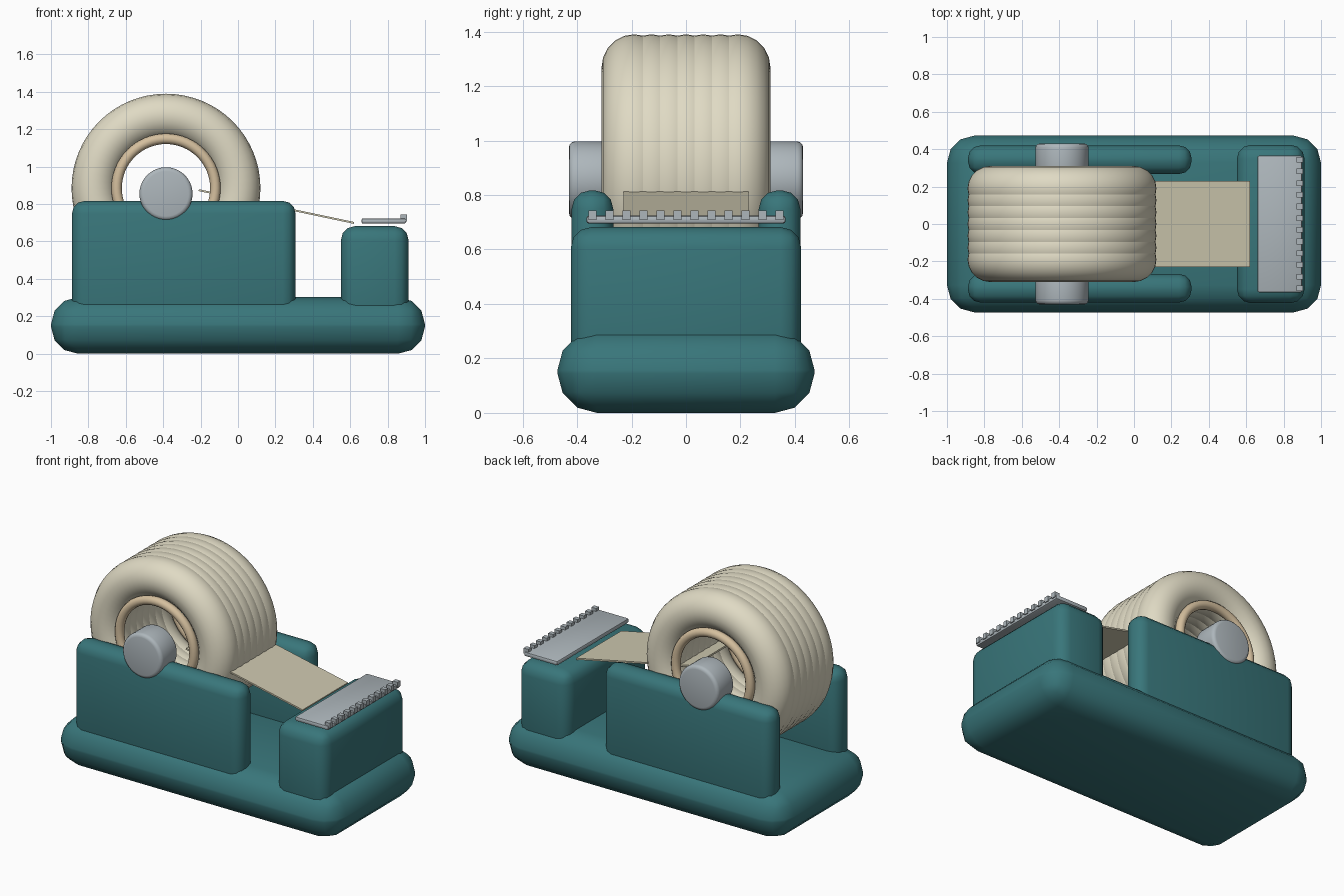
import bpy, math

if "Cube" in bpy.data.objects:
    bpy.data.objects.remove(bpy.data.objects["Cube"])


def material(name, rgb):
    m = bpy.data.materials.new(name)
    m.diffuse_color = (*rgb, 1)
    m.use_nodes = True
    m.node_tree.nodes["Principled BSDF"].inputs["Base Color"].default_value = m.diffuse_color
    return m


TEAL = material("teal_plastic", (0.04, 0.18, 0.195))
CREAM = material("cream_tape", (0.74, 0.70, 0.55))
STRIP = material("tape_strip", (0.62, 0.58, 0.43))
TAN = material("tan_core", (0.66, 0.52, 0.34))
METAL = material("metal", (0.42, 0.47, 0.50))


def finish(name, mat, bevel=0, segments=3):
    ob = bpy.context.object
    ob.name = name
    ob.data.materials.append(mat)
    if bevel:
        mod = ob.modifiers.new("bevel", 'BEVEL')
        mod.width, mod.segments = bevel, segments
        mod.limit_method = 'ANGLE'
        mod.angle_limit = math.radians(40)
        bpy.ops.object.modifier_apply(modifier=mod.name)
    bpy.ops.object.shade_smooth_by_angle(angle=math.radians(35))
    return ob


def box(name, lo, hi, mat, bevel=0, segments=3):
    bpy.ops.mesh.primitive_cube_add(size=1, location=[(a + b) / 2 for a, b in zip(lo, hi)])
    bpy.context.object.scale = [b - a for a, b in zip(lo, hi)]
    bpy.ops.object.transform_apply(location=False, rotation=False, scale=True)
    return finish(name, mat, bevel, segments)


def ring(name, y, major, minor, mat, minor_segments):
    bpy.ops.mesh.primitive_torus_add(
        location=(ROLL_X, y, ROLL_Z), rotation=(math.pi / 2, 0, 0),
        major_radius=major, minor_radius=minor,
        major_segments=64, minor_segments=minor_segments)
    return finish(name, mat)


ROLL_X, ROLL_Z = -0.385, 0.885

# Body: rounded base and cutter block
box("base", (-1, -0.472, 0), (1, 0.472, 0.302), TEAL, 0.145)
box("cutter_block", (0.55, -0.423, 0.12), (0.912, 0.423, 0.682), TEAL, 0.075)

# Side walls, hubs and core rims, mirrored front to back
for side, s in (("front", -1), ("back", 1)):
    y0, y1 = sorted((s * 0.267, s * 0.42))
    box(side + "_wall", (-0.888, y0, 0.12), (0.308, y1, 0.817), TEAL, 0.068)
    bpy.ops.mesh.primitive_cylinder_add(
        vertices=40, radius=0.142, depth=0.17,
        location=(ROLL_X, s * 0.345, 0.855), rotation=(math.pi / 2, 0, 0))
    finish(side + "_hub", METAL, 0.022, 3)
    ring(side + "_core_rim", s * 0.275, 0.264, 0.028, TAN, 12)

# Tape roll: overlapping rings giving the ribbed surface
for i in range(7):
    ring(f"tape_layer_{i + 1}", (i - 3) * 0.0633, 0.385, 0.12, CREAM, 20)

# Loose strip sloping to the cutter
dx, dz = 0.83, -0.175
strip = box("tape_strip", (-0.5 * math.hypot(dx, dz), -0.23, -0.005),
            (0.5 * math.hypot(dx, dz), 0.23, 0.005), STRIP)
strip.location = (0.205, 0, 0.787)
strip.rotation_euler = (0, -math.atan2(dz, dx), 0)

# Cutter blade and its teeth
box("blade", (0.66, -0.366, 0.695), (0.898, 0.366, 0.724), METAL, 0.01, 2)
for i in range(12):
    y = (i - 5.5) * 0.0625
    box(f"tooth_{i + 1}", (0.87, y - 0.015, 0.708), (0.904, y + 0.015, 0.743), METAL)
